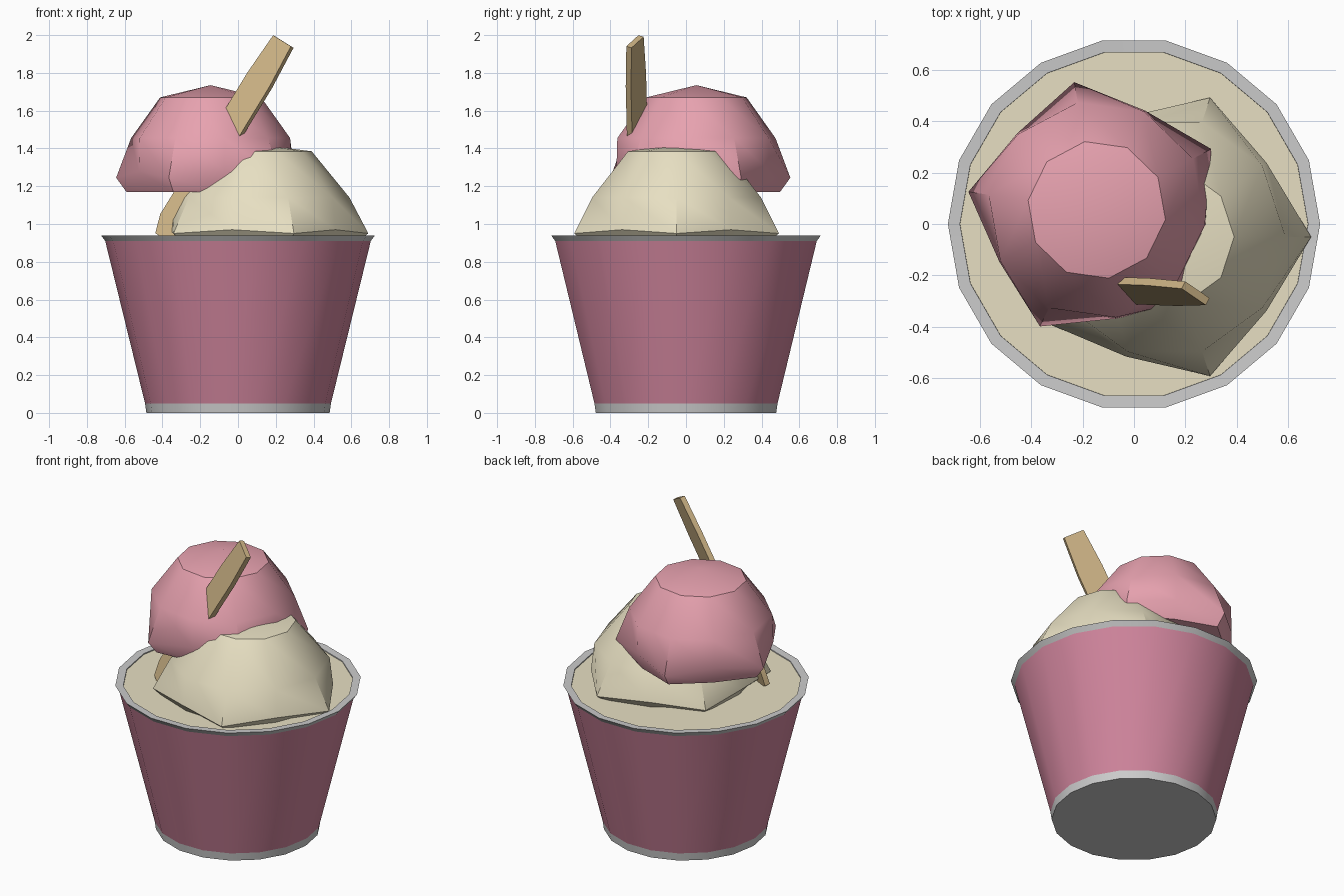
import bpy, bmesh, math
from mathutils import Vector

if "Cube" in bpy.data.objects:
    bpy.data.objects.remove(bpy.data.objects["Cube"])


def material(name, color):
    m = bpy.data.materials.new(name)
    m.diffuse_color = (*color, 1)
    m.use_nodes = True
    m.node_tree.nodes["Principled BSDF"].inputs["Base Color"].default_value = m.diffuse_color
    return m


PINK = material("strawberry", (0.80, 0.36, 0.43))
CUP = material("cup_pink", (0.62, 0.23, 0.33))
CREAM = material("vanilla", (0.80, 0.74, 0.54))
WOOD = material("wood", (0.62, 0.46, 0.24))


def finish(name, bm, mat=None, angle=35):
    bmesh.ops.recalc_face_normals(bm, faces=bm.faces)
    me = bpy.data.meshes.new(name)
    bm.to_mesh(me)
    bm.free()
    ob = bpy.data.objects.new(name, me)
    bpy.context.collection.objects.link(ob)
    if mat:
        me.materials.append(mat)
    bpy.ops.object.select_all(action='DESELECT')
    ob.select_set(True)
    bpy.context.view_layer.objects.active = ob
    bpy.ops.object.shade_smooth_by_angle(angle=math.radians(angle))
    return ob


def bridge(bm, a, b):
    n = len(a)
    for i in range(n):
        bm.faces.new((a[i], a[(i + 1) % n], b[(i + 1) % n], b[i]))


def lathe(name, profile, mat=None, cap_start=False, cap_end=False, sides=18):
    """Revolve (radius, z) points around z."""
    bm = bmesh.new()
    rings = [[bm.verts.new((r * math.cos(math.tau * i / sides),
                            r * math.sin(math.tau * i / sides), z))
              for i in range(sides)] for r, z in profile]
    for a, b in zip(rings, rings[1:]):
        bridge(bm, a, b)
    if cap_start:
        bm.faces.new(rings[0])
    if cap_end:
        bm.faces.new(rings[-1])
    return finish(name, bm, mat)


def scoop(name, x, y, rot, rings, top, mat):
    """Ten-sided dome; each ring is (corner r, corner z, valley r, valley z)."""
    bm = bmesh.new()
    loops = []
    for rc, zc, rv, zv in rings:
        loop = []
        for i in range(10):
            a = math.radians(rot + 36 * i)
            r, z = ((rc, zc), (rv, zv))[i % 2]
            loop.append(bm.verts.new((x + r * math.cos(a), y + r * math.sin(a), z)))
        loops.append(loop)
    for a, b in zip(loops, loops[1:]):
        bridge(bm, a, b)
    apex = bm.verts.new((x, y, top))
    for i in range(10):
        bm.faces.new((loops[0][i], loops[0][(i + 1) % 10], apex))
    bm.faces.new(loops[-1])
    return finish(name, bm, mat, 40)


# Paper cup
lathe("cup_base", [(0.485, 0), (0.492, 0.05)], cap_start=True)
lathe("cup_wall", [(0.492, 0.05), (0.703, 0.91)], CUP)
lathe("cup_rim", [(0.703, 0.91), (0.725, 0.94), (0.678, 0.938), (0.676, 0.92)])
lathe("melted_filling", [(0.60, 0.85), (0.68, 0.932)], CREAM, cap_end=True)

# Ice cream scoops with ragged five-lobed skirts
scoop("vanilla_scoop", 0.12, -0.05, 0,
      [(0.27, 1.385, 0.27, 1.385), (0.47, 1.14, 0.47, 1.14),
       (0.57, 0.95, 0.49, 0.97), (0.46, 0.87, 0.44, 0.87)], 1.42, CREAM)
scoop("strawberry_scoop", -0.145, 0.055, 28,
      [(0.27, 1.67, 0.27, 1.67), (0.425, 1.455, 0.425, 1.455),
       (0.505, 1.245, 0.43, 1.28), (0.45, 1.17, 0.39, 1.17)], 1.735, PINK)

# Flat wooden spoon pushed diagonally through both scoops
along = Vector((-0.52, 0.02, -0.854)).normalized()
across = Vector((0.75, -0.5, -0.43))
across = (across - along * across.dot(along)).normalized()
normal = along.cross(across)
tip = Vector((0.24, -0.27, 1.966))
outline = [(0, 0.064), (0.24, 0.08), (0.5, 0.08), (1.12, 0.085), (1.22, 0.05)]
edge = [(t, w) for t, w in outline] + [(t, -w) for t, w in reversed(outline)]
bm = bmesh.new()
front, back = [[bm.verts.new(tip + along * t + across * w + normal * s)
                for t, w in edge] for s in (-0.016, 0.016)]
bridge(bm, front, back)
bm.faces.new(front)
bm.faces.new(back)
finish("wooden_spoon", bm, WOOD, 30)
